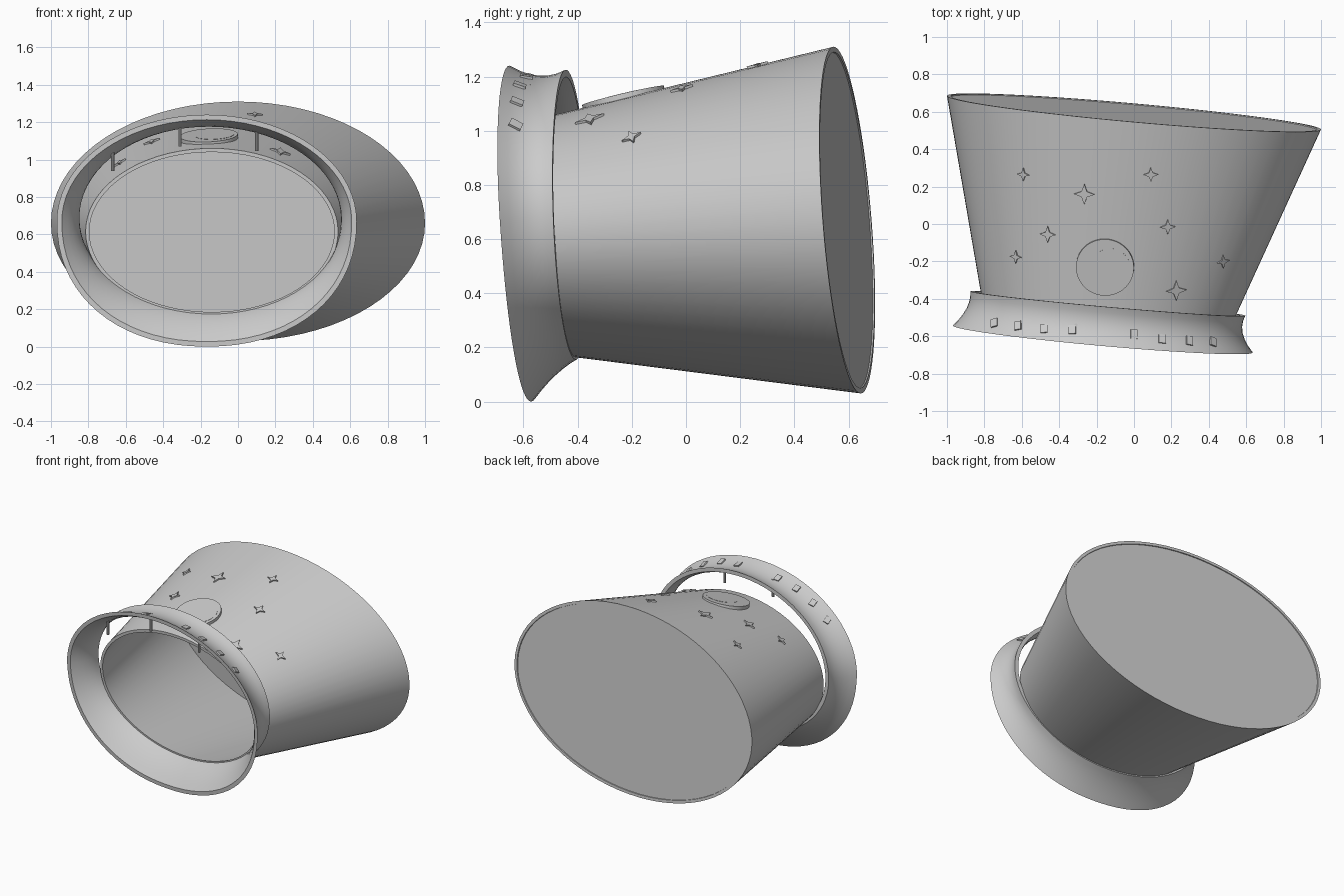
import bpy, bmesh, math
from mathutils import Vector, Matrix
from mathutils.bvhtree import BVHTree

if "Cube" in bpy.data.objects:
    bpy.data.objects.remove(bpy.data.objects["Cube"])

N = 72
grey = bpy.data.materials.new("plain grey")
grey.diffuse_color = (0.6, 0.6, 0.6, 1)
grey.use_nodes = True
grey.node_tree.nodes["Principled BSDF"].inputs["Base Color"].default_value = grey.diffuse_color


def finish(bm, name, smooth=True):
    bmesh.ops.recalc_face_normals(bm, faces=bm.faces)
    me = bpy.data.meshes.new(name)
    bm.to_mesh(me)
    bm.free()
    me.materials.append(grey)
    ob = bpy.data.objects.new(name, me)
    bpy.context.collection.objects.link(ob)
    if smooth:
        bpy.ops.object.select_all(action='DESELECT')
        ob.select_set(True)
        bpy.context.view_layer.objects.active = ob
        bpy.ops.object.shade_smooth_by_angle(angle=math.radians(35))
    return ob


def ring(p, inset=0.0, dy=0.0):
    """Oval on a tilted plane. p = centre x, half width, low z, high z, widest z,
    y at the centre, y slope along x, y slope along z, lower-half squareness."""
    cx, hw, lo, hi, mid, y0, sx, sz, power = p
    pts = []
    for i in range(N):
        a = 2 * math.pi * i / N
        c, s = math.cos(a), math.sin(a)
        e = 2 / power if s < 0 else 1.0
        x = cx + (hw - inset) * math.copysign(abs(c) ** e, c)
        h = (hi - mid if s > 0 else mid - lo) - inset
        z = mid + h * math.copysign(abs(s) ** e, s)
        pts.append(Vector((x, y0 + dy + sx * (x - cx) + sz * (z - (lo + hi) / 2), z)))
    return pts


def loft(name, rings, closed):
    """Skin rings; either wrap the last to the first or cap both ends."""
    bm = bmesh.new()
    vs = [[bm.verts.new(p) for p in r] for r in rings]
    for k in range(len(vs) if closed else len(vs) - 1):
        a, b = vs[k], vs[(k + 1) % len(vs)]
        for i in range(N):
            j = (i + 1) % N
            bm.faces.new((a[i], a[j], b[j], b[i]))
    if not closed:
        bm.faces.new(vs[0])
        bm.faces.new(vs[-1])
    return finish(bm, name)


def surface(ob):
    bm = bmesh.new()
    bm.from_mesh(ob.data)
    tree = BVHTree.FromBMesh(bm)
    bm.free()
    return tree


def frame(tree, x, y):
    """Local frame resting on the surface below (x, y)."""
    p, n, _, _ = tree.ray_cast(Vector((x, y, 3)), Vector((0, 0, -1)))
    if n.z < 0:
        n = -n
    u = (Vector((1, 0, 0)) - n * n.x).normalized()
    v = n.cross(u)
    m = Matrix((u, v, n)).transposed().to_4x4()
    m.translation = p
    return m


def plate(name, outline, m, low, high, smooth=False):
    """Extruded flat outline in frame m."""
    bm = bmesh.new()
    a = [bm.verts.new(m @ Vector((x, y, low))) for x, y in outline]
    b = [bm.verts.new(m @ Vector((x, y, high))) for x, y in outline]
    bm.faces.new(a)
    bm.faces.new(b)
    for i in range(len(a)):
        j = (i + 1) % len(a)
        bm.faces.new((a[i], a[j], b[j], b[i]))
    return finish(bm, name, smooth)


def circle(r, cx=0, cy=0, n=48):
    return [(cx + r * math.cos(2 * math.pi * i / n),
             cy + r * math.sin(2 * math.pi * i / n)) for i in range(n)]


# Crown: flaring hollow oval tube
front = (-0.14, 0.675, 0.165, 1.06, 0.615, -0.45, -0.09, -0.067, 2)
back = (0.0, 1.0, 0.03, 1.31, 0.66, 0.595, -0.09, -0.078, 2)
T = 0.02
crown = loft("crown", [ring(front), ring(back), ring(back, T), ring(front, T)], True)

# Crown top plate, set just inside the rear rim
loft("crown_top", [ring(back, T, -0.006), ring(back, T + 0.002, -0.02)], False)

# Brim: concave flared band
b0 = (-0.167, 0.802, 0.0, 1.24, 0.67, -0.612, -0.09, -0.065, 2.15)
b1 = (-0.157, 0.738, 0.095, 1.203, 0.68, -0.515, -0.09, -0.05, 2.08)
b2 = (-0.14, 0.735, 0.155, 1.225, 0.69, -0.425, -0.089, -0.035, 2)


def blend(t):
    w = (2 * (t - .5) * (t - 1), 4 * t * (1 - t), 2 * t * (t - .5))
    return tuple(w[0] * a + w[1] * b + w[2] * c for a, b, c in zip(b0, b1, b2))


steps = [blend(i / 6) for i in range(7)]
brim = loft("brim", [ring(p) for p in steps]
            + [ring(p, 0.027) for p in reversed(steps)], True)

crown_top, brim_top = surface(crown), surface(brim)

# Four-pointed stars scattered over the crown
stars = [(-0.59, 0.265, .036), (0.09, 0.265, .04), (-0.265, 0.16, .056),
         (0.18, -0.015, .042), (-0.46, -0.055, .045), (-0.63, -0.175, .036),
         (0.475, -0.2, .038), (0.225, -0.355, .056)]
for x, y, r in stars:
    pts = []
    for i in range(8):
        d = r if i % 2 == 0 else r * 0.38
        pts.append((d * math.cos(i * math.pi / 4), d * math.sin(i * math.pi / 4)))
    plate("star", pts, frame(crown_top, x, y), -0.006, 0.009)

# Moon disc with a smaller inlay
m = frame(crown_top, -0.155, -0.23)
plate("moon", circle(0.155), m, -0.012, 0.012, True)
plate("moon_inlay", circle(0.105, 0.03, 0.0), m, 0.0, 0.0135, True)

# Small studs along the brim
studs = [(-0.745, -0.53), (-0.62, -0.545), (-0.48, -0.56), (-0.33, -0.565),
         (0.0, -0.59), (0.15, -0.615), (0.295, -0.625), (0.42, -0.63)]
w, h = 0.019, 0.024
for x, y in studs:
    plate("stud", [(-w, -h), (w, -h), (w, h), (-w, h)],
          frame(brim_top, x, y), -0.012, 0.009)

# Thin pins hanging under the brim
for x, y, lo, hi in [(-0.67, -0.51, 0.94, 1.05), (-0.31, -0.54, 1.07, 1.195),
                     (0.1, -0.58, 1.045, 1.17)]:
    plate("pin", circle(0.009, n=10), Matrix.Translation((x, y, 0)), lo, hi, True)
